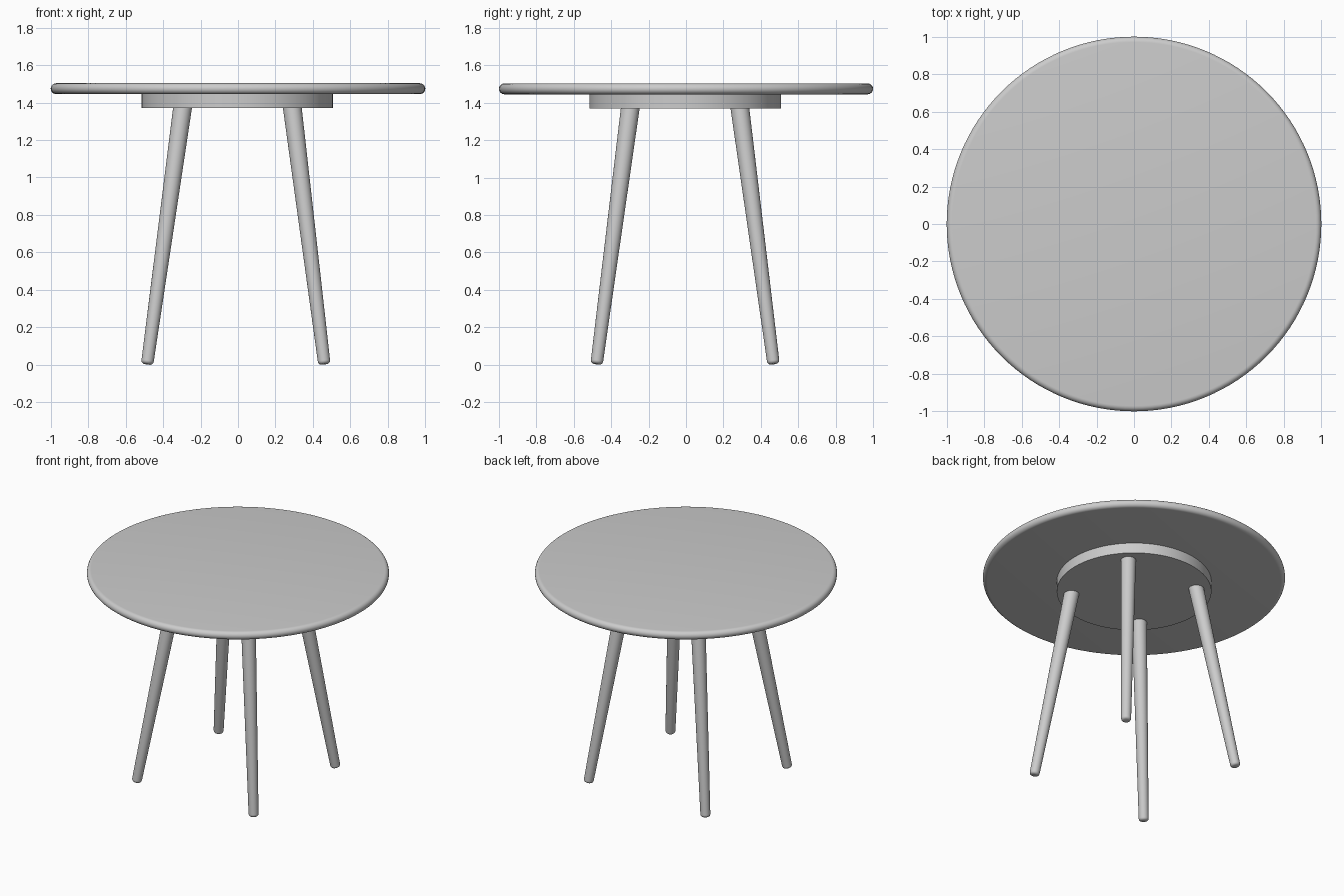
import bpy, bmesh, math
from mathutils import Vector, Matrix

if "Cube" in bpy.data.objects:
    bpy.data.objects.remove(bpy.data.objects["Cube"])


def lathe(name, profile, segments, matrix):
    """Revolve (radius, height) points about z, cap both ends, then place."""
    bm = bmesh.new()
    rings = [[bm.verts.new((r * math.cos(2 * math.pi * i / segments),
                            r * math.sin(2 * math.pi * i / segments), z))
              for i in range(segments)] for r, z in profile]
    for low, high in zip(rings, rings[1:]):
        for i in range(segments):
            j = (i + 1) % segments
            bm.faces.new((low[i], low[j], high[j], high[i]))
    bm.faces.new(rings[0][::-1])
    bm.faces.new(rings[-1])
    bm.transform(matrix)
    mesh = bpy.data.meshes.new(name)
    bm.to_mesh(mesh)
    bm.free()
    obj = bpy.data.objects.new(name, mesh)
    bpy.context.collection.objects.link(obj)
    bpy.ops.object.select_all(action='DESELECT')
    obj.select_set(True)
    bpy.context.view_layer.objects.active = obj
    bpy.ops.object.shade_smooth_by_angle(angle=math.radians(35))
    return obj


# Round top with a bullnose edge
half = 0.029
edge = [(1 - half + half * math.cos(a), 1.474 + half * math.sin(a))
        for a in [math.radians(-90 + 15 * k) for k in range(13)]]
lathe("table_top", edge, 128, Matrix())

# Support disc under the top
lathe("support_disc", [(0.512, 1.37), (0.512, 1.446)], 96,
      Matrix.Translation((-0.004, -0.004, 0)))

# Splayed tapered legs with rounded feet
for y_name, sy in (("front", -1), ("back", 1)):
    for x_name, sx in (("left", -1), ("right", 1)):
        foot = Vector((sx * 0.473 - 0.012, sy * 0.473 - 0.005, 0.003))
        top = Vector((sx * 0.292 - 0.003, sy * 0.292 - 0.005, 1.38))
        axis = top - foot
        foot_round = [(0.015 + 0.018 * math.sin(a), 0.018 * (1 - math.cos(a)))
                      for a in [math.radians(18 * k) for k in range(6)]]
        place = (Matrix.Translation(foot)
                 @ axis.to_track_quat('Z', 'Y').to_matrix().to_4x4())
        lathe(f"{y_name}_{x_name}_leg", foot_round + [(0.05, axis.length)], 32, place)
